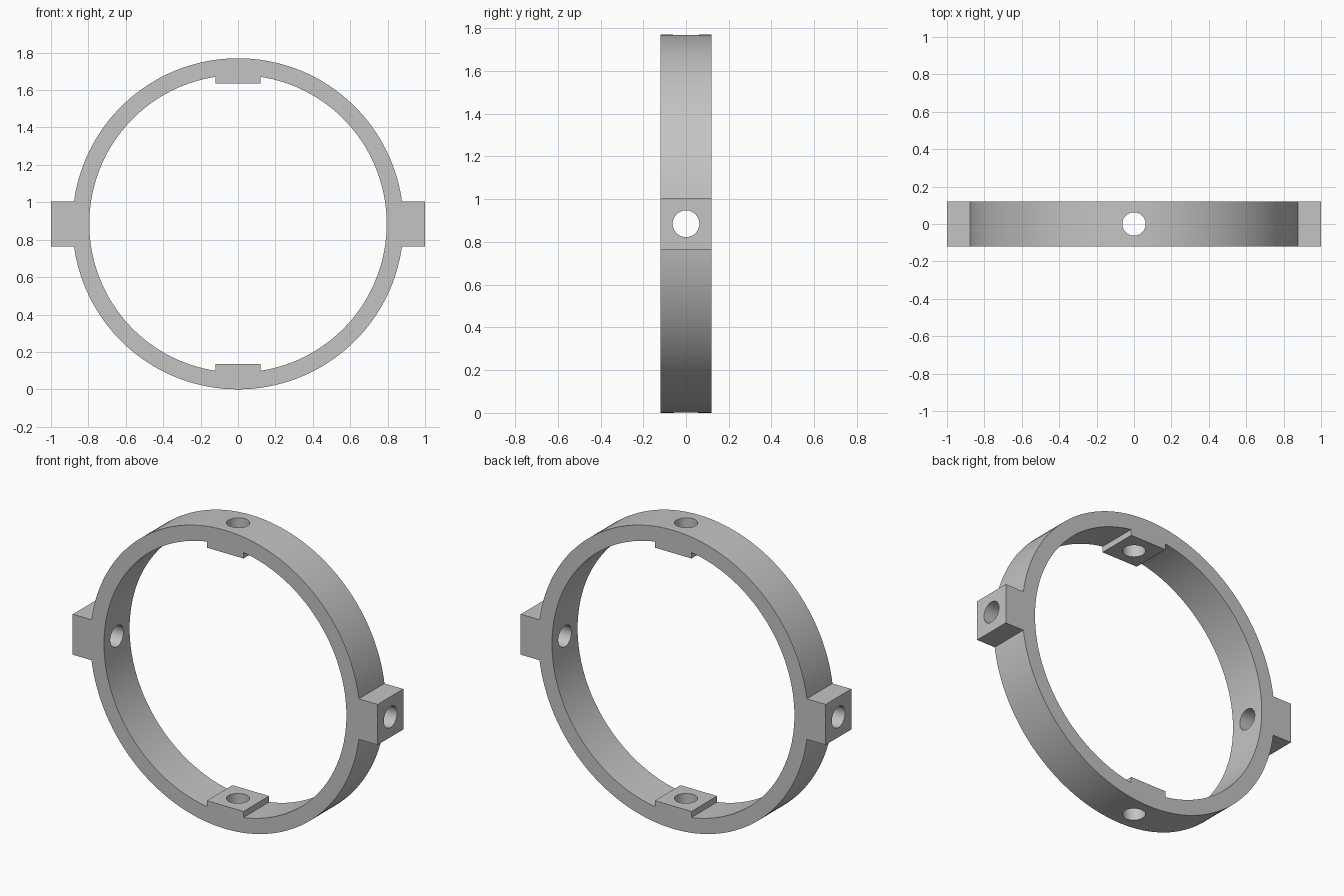
import bpy
import bmesh
from math import asin, cos, sin, pi
from mathutils import Matrix, Vector

OUTER, INNER = 0.885, 0.795   # ring radii
HALF = 0.12                   # half width of band and blocks
LUG, PAD = 1.0, 0.75          # reach of side lugs, inner face of pads
HOLE = 0.0625
SEGMENTS = 64                 # per half circle

cube = bpy.data.objects.get("Cube")
if cube:
    bpy.data.objects.remove(cube, do_unlink=True)

grey = bpy.data.materials.new("metal grey")
grey.use_nodes = True
colour = (0.55, 0.55, 0.55, 1)
grey.diffuse_color = colour
grey.node_tree.nodes["Principled BSDF"].inputs["Base Color"].default_value = colour


def half_loop(radius, reach, start):
    """Arc over half a turn, then a square step out to the given reach."""
    gap = asin(HALF / radius)
    points = []
    for i in range(SEGMENTS + 1):
        a = gap + (pi - 2 * gap) * i / SEGMENTS
        points.append(Vector((radius * cos(a), 0, radius * sin(a))))
    points += [Vector((-reach, 0, HALF)), Vector((-reach, 0, -HALF))]
    turn = Matrix.Rotation(start, 3, "Y")
    return [turn @ p for p in points]


def full_loop(radius, reach, start):
    return half_loop(radius, reach, start) + half_loop(radius, reach, start + pi)


# Ring outline with side lugs outside and flat pads inside
bm = bmesh.new()
edges = []
for loop in (full_loop(OUTER, LUG, 0), full_loop(INNER, PAD, pi / 2)):
    verts = [bm.verts.new(p + Vector((0, -HALF, OUTER))) for p in loop]
    edges += [bm.edges.new((v, verts[i - 1])) for i, v in enumerate(verts)]
bmesh.ops.triangle_fill(bm, edges=edges, use_beauty=True)

# Extrude to the width of the band
result = bmesh.ops.extrude_face_region(bm, geom=bm.faces[:], use_keep_orig=True)
moved = [g for g in result["geom"] if isinstance(g, bmesh.types.BMVert)]
bmesh.ops.translate(bm, verts=moved, vec=(0, 2 * HALF, 0))
bmesh.ops.recalc_face_normals(bm, faces=bm.faces[:])
mesh = bpy.data.meshes.new("mounting_ring")
bm.to_mesh(mesh)
bm.free()
mesh.materials.append(grey)
ring = bpy.data.objects.new("mounting_ring", mesh)
bpy.context.collection.objects.link(ring)

# Radial holes through the lugs and pads
cutters = []
for name, rotation in (("side_hole_cutter", (0, pi / 2, 0)), ("vertical_hole_cutter", (0, 0, 0))):
    bpy.ops.mesh.primitive_cylinder_add(vertices=48, radius=HOLE, depth=2.4,
                                        location=(0, 0, OUTER), rotation=rotation)
    cutter = bpy.context.object
    cutter.name = name
    cutter.hide_render = True
    cutter.data.materials.append(grey)
    cutters.append(cutter)
    cut = ring.modifiers.new(name, "BOOLEAN")
    cut.operation = "DIFFERENCE"
    cut.solver = "EXACT"
    cut.object = cutter

bpy.ops.object.select_all(action="DESELECT")
ring.select_set(True)
bpy.context.view_layer.objects.active = ring
for name in [m.name for m in ring.modifiers]:
    bpy.ops.object.modifier_apply(modifier=name)
for cutter in cutters:
    bpy.data.objects.remove(cutter, do_unlink=True)
bpy.ops.object.shade_smooth_by_angle(angle=pi / 6)
